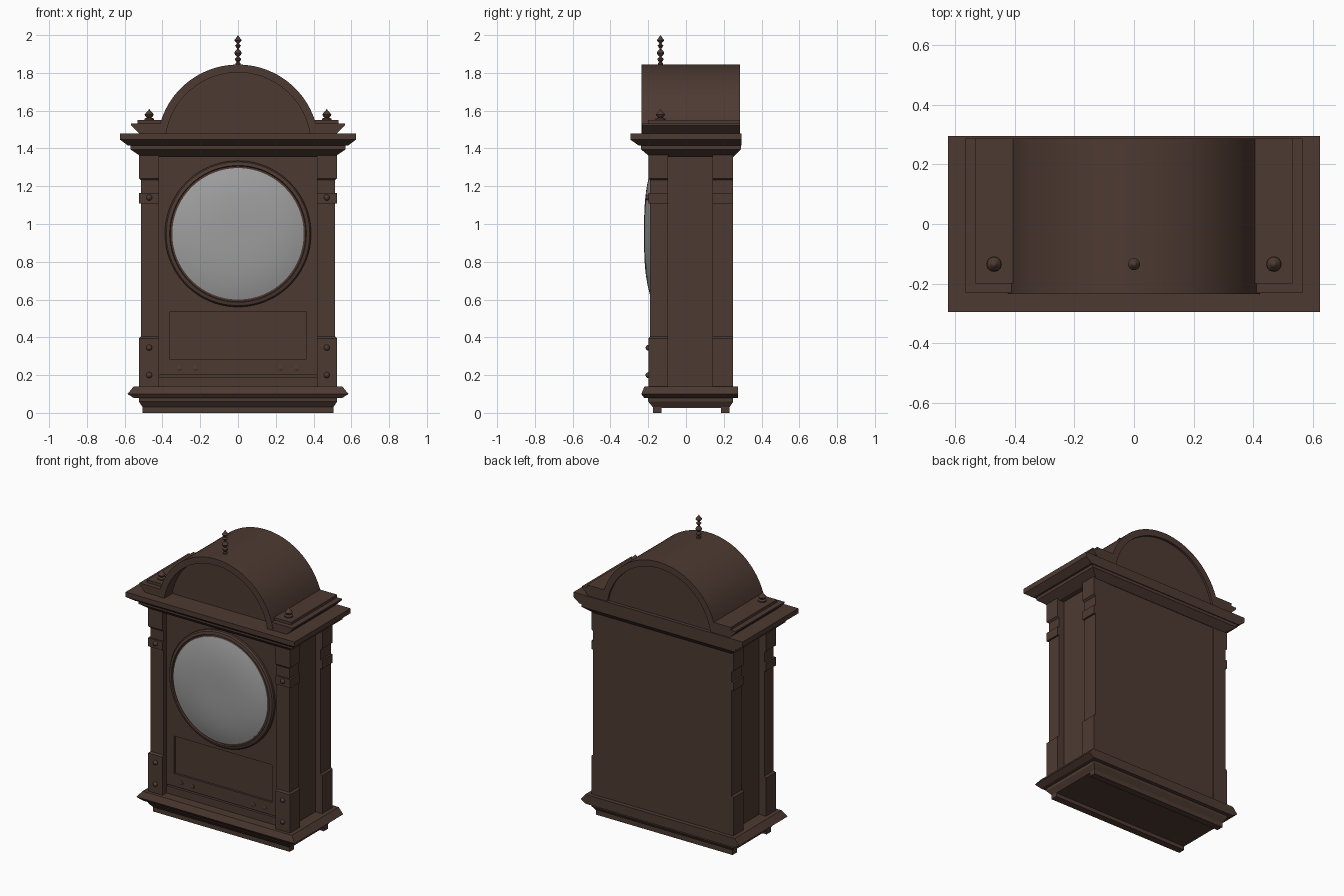
import bpy, bmesh, math

if "Cube" in bpy.data.objects:
    bpy.data.objects.remove(bpy.data.objects["Cube"])

def material(name, rgb):
    m = bpy.data.materials.new(name)
    m.diffuse_color = (*rgb, 1)
    m.use_nodes = True
    m.node_tree.nodes["Principled BSDF"].inputs["Base Color"].default_value = m.diffuse_color
    return m

WOOD = material("dark_brown_wood", (0.075, 0.042, 0.032))
GLASS = material("grey_glass", (0.34, 0.34, 0.34))

def finish(bm, name, mat):
    bmesh.ops.remove_doubles(bm, verts=bm.verts, dist=1e-5)
    bmesh.ops.recalc_face_normals(bm, faces=bm.faces)
    me = bpy.data.meshes.new(name)
    bm.to_mesh(me)
    bm.free()
    me.materials.append(mat)
    me.polygons.foreach_set("use_smooth", [True] * len(me.polygons))
    me.set_sharp_from_angle(angle=math.radians(32))
    ob = bpy.data.objects.new(name, me)
    bpy.context.collection.objects.link(ob)
    return ob

def loft(name, rings, mat=WOOD):
    """Skin a list of equal point loops and cap both ends."""
    bm = bmesh.new()
    vs = [[bm.verts.new(p) for p in r] for r in rings]
    n = len(rings[0])
    for a, b in zip(vs, vs[1:]):
        for i in range(n):
            j = (i + 1) % n
            bm.faces.new((a[i], a[j], b[j], b[i]))
    bm.faces.new(vs[0])
    bm.faces.new(vs[-1])
    return finish(bm, name, mat)

def rect(x0, x1, y0, y1, z):
    return [(x0, y0, z), (x1, y0, z), (x1, y1, z), (x0, y1, z)]

def upright(x0, x1, z0, z1, y):
    return [(x0, y, z0), (x1, y, z0), (x1, y, z1), (x0, y, z1)]

def box(name, x0, x1, y0, y1, z0, z1):
    return loft(name, [rect(x0, x1, y0, y1, z0), rect(x0, x1, y0, y1, z1)])

def lathe(name, profile, at, axis="z", segs=32, mat=WOOD, closed=False):
    """Spin (radius, height) points; axis y sends height along y."""
    bm = bmesh.new()
    rows = []
    for r, h in profile:
        row = []
        for i in range(segs):
            a = 2 * math.pi * i / segs
            c, s = r * math.cos(a), r * math.sin(a)
            p = (c, s, h) if axis == "z" else (c, h, s)
            row.append(bm.verts.new([p[k] + at[k] for k in range(3)]))
        rows.append(row)
    pairs = list(zip(rows, rows[1:])) + ([(rows[-1], rows[0])] if closed else [])
    for a, b in pairs:
        for i in range(segs):
            j = (i + 1) % segs
            bm.faces.new((a[i], a[j], b[j], b[i]))
    bmesh.ops.dissolve_degenerate(bm, dist=1e-6, edges=bm.edges)
    return finish(bm, name, mat)

def ball(r, n=8):
    return [(r * math.sin(math.pi * i / n), -r * math.cos(math.pi * i / n)) for i in range(n + 1)]

# Base: two foot rails and the stepped plinth
box("front_foot_rail", -0.505, 0.505, -0.175, -0.13, 0, 0.03)
box("back_foot_rail", -0.505, 0.505, 0.185, 0.23, 0, 0.03)
base = [(0.505, -0.175, 0.23, 0.025), (0.505, -0.175, 0.23, 0.03), (0.525, -0.2, 0.25, 0.06),
        (0.525, -0.2, 0.25, 0.078), (0.55, -0.22, 0.275, 0.078), (0.585, -0.237, 0.275, 0.1),
        (0.552, -0.22, 0.275, 0.14)]
loft("base_moulding", [rect(-x, x, a, b, z) for x, a, b, z in base])

# Case body and back board
box("case_core", -0.475, 0.475, -0.135, 0.24, 0.13, 1.37)
box("back_board", -0.505, 0.505, 0.22, 0.247, 0.13, 1.37)

# Door with sunken lower panel, and the rail below it
loft("front_door", [upright(-0.425, 0.425, 0.2, 1.37, -0.13), upright(-0.425, 0.425, 0.2, 1.37, -0.157),
                    upright(-0.363, 0.363, 0.285, 0.535, -0.157), upright(-0.363, 0.363, 0.285, 0.535, -0.143)])
box("bottom_rail", -0.425, 0.425, -0.157, -0.13, 0.13, 0.19)
for s in (-1, 1):
    for x in (0.225, 0.31):
        lathe("door_button", [(0, 0), (0.013, 0), (0.013, -0.004), (0.008, -0.007), (0, -0.007)],
              (s * x, -0.156, 0.235), "y", 16)

# Corner pilasters with base block, collar and capital; studs on the front pair
STEPS = [(0.13, 1), (0.395, 1), (0.405, 0), (1.108, 0), (1.108, 1), (1.165, 1), (1.165, 0),
         (1.232, 0), (1.242, 1), (1.37, 1)]
for s in (-1, 1):
    for name, y0, y1 in (("front_pilaster", -0.19, -0.095), ("back_pilaster", 0.14, 0.25)):
        rings = []
        for z, wide in STEPS:
            xo = 0.525 if wide else 0.513
            ya = y0 - (0.009 if wide and y0 < 0 else 0)
            rings.append(rect(s * 0.418, s * xo, ya, y1, z))
        loft(name, rings)
    for z in (0.2, 0.345, 1.14):
        lathe("pilaster_stud", ball(0.016), (s * 0.47, -0.198, z), "y", 16)

# Round bezel and domed glass
C = (0, 0, 0.948)
lathe("bezel_ring", [(0.387, -0.15), (0.387, -0.172), (0.38, -0.182), (0.362, -0.187),
                     (0.358, -0.178), (0.346, -0.178), (0.346, -0.15)], C, "y", 96, closed=True)
R, EDGE, TIP = 0.348, -0.183, -0.222
dome = [(R * t / 12, TIP + (EDGE - TIP) * (t / 12) ** 3) for t in range(13)]
lathe("dial_glass", dome + [(R, -0.16), (0, -0.16)], C, "y", 96, GLASS)

# Cornice
cornice = [(0.51, -0.19, 0.25, 1.355), (0.57, -0.238, 0.29, 1.395), (0.57, -0.238, 0.29, 1.415),
           (0.582, -0.25, 0.295, 1.415), (0.625, -0.295, 0.295, 1.447), (0.625, -0.295, 0.295, 1.48)]
loft("cornice", [rect(-x, x, a, b, z) for x, a, b, z in cornice])

# Arched hood: shell band and recessed infill
CZ, RO, RI, Z0, N = 1.416, 0.428, 0.386, 1.478, 56

def arc(r, t):
    a0 = math.asin((Z0 - CZ) / r)
    a = a0 + (math.pi - 2 * a0) * t
    return r * math.cos(a), CZ + r * math.sin(a)

rings = []
for i in range(N + 1):
    (xi, zi), (xo, zo) = arc(RI, i / N), arc(RO, i / N)
    rings.append([(xi, -0.235, zi), (xo, -0.235, zo), (xo, 0.287, zo), (xi, 0.287, zi)])
loft("arch_hood", rings)
infill = [arc(RI + 0.005, i / N) for i in range(N + 1)]
loft("arch_infill", [[(x, y, z) for x, z in infill] for y in (-0.15, 0.272)])

# Shoulder ledges beside the arch
for s in (-1, 1):
    shape = [(0.405, 1.478), (0.522, 1.478), (0.567, 1.522), (0.567, 1.532), (0.405, 1.532)]
    loft("shoulder_ledge", [[(s * x, y, z) for x, z in shape] for y in (-0.232, 0.287)])
    box("shoulder_step", s * 0.4, s * 0.532, -0.2, 0.287, 1.53, 1.55)
    # Corner finial
    lathe("corner_finial", [(0, 0), (0.026, 0), (0.026, 0.008), (0.012, 0.014), (0.02, 0.022), (0.024, 0.03),
                            (0.018, 0.039), (0.009, 0.047), (0, 0.06)], (s * 0.47, -0.135, 1.549), segs=24)

# Centre finial
lathe("centre_finial", [(0, -0.02), (0.013, -0.02), (0.013, 0.008), (0.007, 0.014), (0.016, 0.025), (0.016, 0.031),
                        (0.006, 0.042), (0.014, 0.05), (0.02, 0.062), (0.014, 0.074), (0.006, 0.08),
                        (0.006, 0.088), (0.017, 0.1), (0.006, 0.11), (0.01, 0.117), (0.02, 0.128),
                        (0.01, 0.142), (0, 0.156)], (0, -0.135, 1.844), segs=24)
